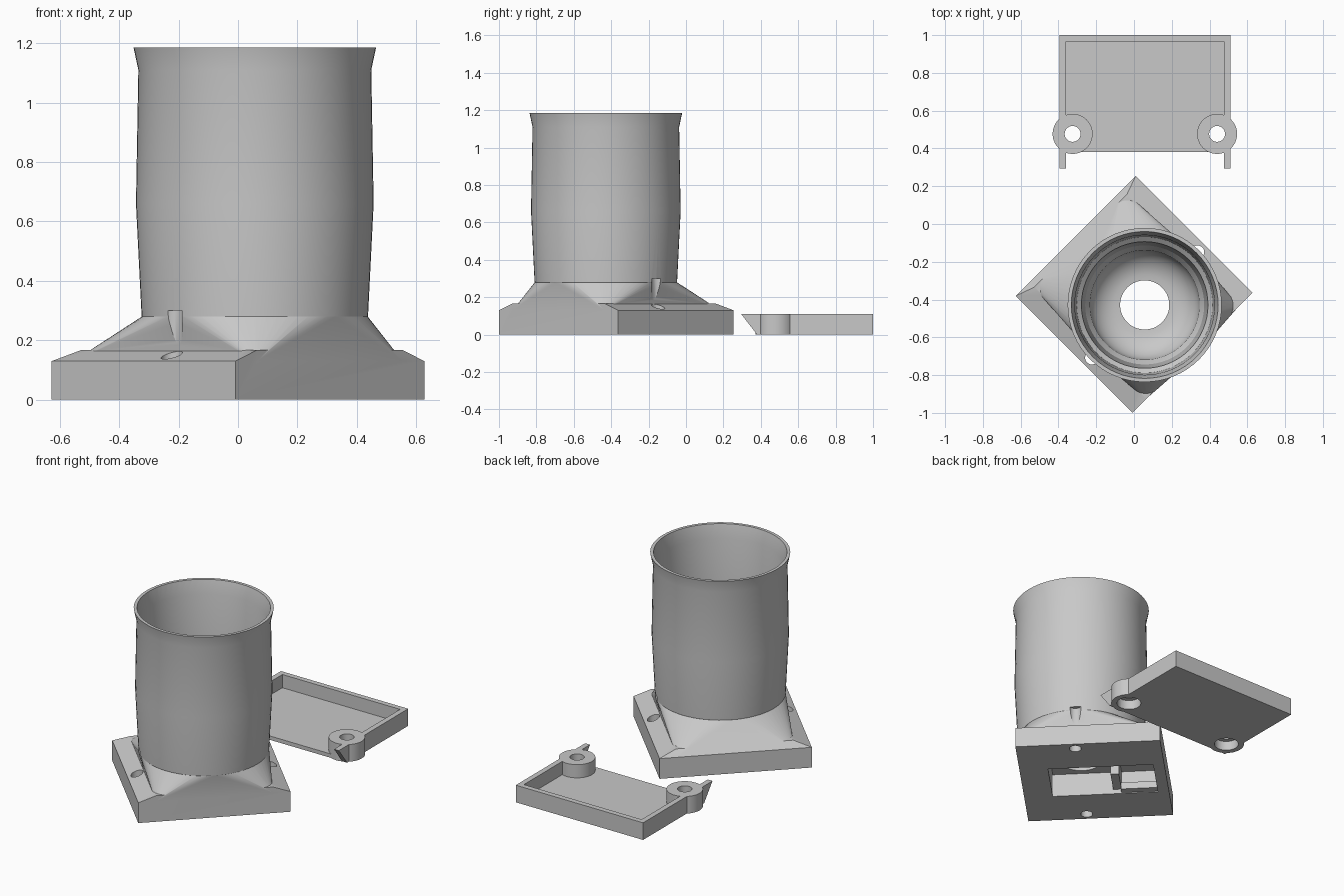
import bpy, bmesh
from math import pi, radians, sin, cos
from mathutils import Matrix

cube = bpy.data.objects.get("Cube")
if cube:
    bpy.data.objects.remove(cube, do_unlink=True)

GREY = (0.58, 0.58, 0.58, 1)
grey = bpy.data.materials.new("plain grey")
grey.use_nodes = True
grey.diffuse_color = GREY
grey.node_tree.nodes["Principled BSDF"].inputs["Base Color"].default_value = GREY


def make(name, bm):
    bmesh.ops.recalc_face_normals(bm, faces=bm.faces[:])
    mesh = bpy.data.meshes.new(name)
    bm.to_mesh(mesh)
    bm.free()
    mesh.materials.append(grey)
    ob = bpy.data.objects.new(name, mesh)
    bpy.context.collection.objects.link(ob)
    return ob


def hull(name, points):
    bm = bmesh.new()
    for p in points:
        bm.verts.new(p)
    bmesh.ops.convex_hull(bm, input=bm.verts[:])
    bmesh.ops.dissolve_limit(bm, angle_limit=radians(0.5), verts=bm.verts[:], edges=bm.edges[:])
    return make(name, bm)


def rect(x0, x1, y0, y1, z):
    return [(x, y, z) for x in (x0, x1) for y in (y0, y1)]


def box(name, x0, x1, y0, y1, z0, z1):
    return hull(name, rect(x0, x1, y0, y1, z0) + rect(x0, x1, y0, y1, z1))


def lathe(name, profile, x=0, y=0, steps=64):
    bm = bmesh.new()
    verts = [bm.verts.new((r, 0, z)) for r, z in profile]
    edges = [bm.edges.new(pair) for pair in zip(verts, verts[1:])]
    bmesh.ops.spin(bm, geom=verts + edges, cent=(0, 0, 0), axis=(0, 0, 1),
                   angle=2 * pi, steps=steps)
    bmesh.ops.remove_doubles(bm, verts=bm.verts[:], dist=1e-5)
    bmesh.ops.translate(bm, verts=bm.verts[:], vec=(x, y, 0))
    return make(name, bm)


def rod(name, r, z0, z1, x, y):
    return lathe(name, [(0, z0), (r, z0), (r, z1), (0, z1)], x, y, 40)


def combine(target, other, operation):
    """Apply a boolean and discard the second solid."""
    mod = target.modifiers.new("combine", 'BOOLEAN')
    mod.operation, mod.object, mod.solver = operation, other, 'EXACT'
    bpy.context.view_layer.update()
    graph = bpy.context.evaluated_depsgraph_get()
    mesh = bpy.data.meshes.new_from_object(target.evaluated_get(graph))
    target.modifiers.clear()
    target.data = mesh
    bpy.data.objects.remove(other, do_unlink=True)


def smooth(ob):
    bpy.ops.object.select_all(action='DESELECT')
    ob.select_set(True)
    bpy.context.view_layer.objects.active = ob
    bpy.ops.object.shade_smooth_by_angle(angle=radians(25))


# Base block with sloping screw flanges (built square, turned later)
A, B, IN, TUBE = 0.437, 0.45, 0.347, 0.08
holder = hull("tube_holder", rect(-A, A, -B, B, 0) + rect(-A, A, -B, B, 0.13)
              + rect(-0.40, A, -IN, IN, 0.167))

# Transition from the rectangle to the round tube
ring = [(TUBE + 0.38 * cos(i * pi / 32), 0.38 * sin(i * pi / 32), 0.28) for i in range(64)]
combine(holder, hull("transition", rect(-A, A, -IN, IN, 0.13) + ring), 'UNION')

# Tube with flared rim
outer = [(0, 0.25), (0.36, 0.25), (0.381, 0.281), (0.40, 0.66),
         (0.392, 1.11), (0.408, 1.185), (0, 1.185)]
combine(holder, lathe("tube", outer, TUBE), 'UNION')

# Hollow: straight bore, shelf, then a rounded bowl down to the drain
bowl = [(0.13 + 0.16 * sin(t * pi / 16), 0.36 - 0.14 * cos(t * pi / 16)) for t in range(9)]
bore = [(0, 0.1), (0.13, 0.1)] + bowl + [(0.315, 0.40), (0.335, 0.64), (0.36, 0.66),
                                         (0.37, 1.10), (0.392, 1.2), (0, 1.2)]
combine(holder, lathe("bore", bore, TUBE), 'DIFFERENCE')
combine(holder, box("cavity", -0.37, 0.265, -0.165, 0.165, -0.1, 0.15), 'DIFFERENCE')
for side in (-1, 1):
    combine(holder, rod("screw_hole", 0.036, -0.1, 0.3, TUBE, side * 0.395), 'DIFFERENCE')

# Small ribs inside the cavity
ribs = [box("cavity_ledge", -0.38, -0.15, -0.175, -0.12, 0.005, 0.05),
        box("cavity_post", -0.15, -0.10, -0.175, 0.02, 0.03, 0.16)]
for ob in [holder] + ribs:
    ob.data.transform(Matrix.Translation((0, -0.372, 0)) @ Matrix.Rotation(-pi / 4, 4, 'Z'))

# Cover tray: floor, back wall, side walls with pointed arms
X0, X1, WALL, H = -0.395, 0.51, 0.034, 0.11
tray = box("cover_tray", X0, X1, 0.38, 1.0, 0, 0.025)
combine(tray, box("back_wall", X0, X1, 1 - WALL, 1.0, 0, H), 'UNION')
for x in (X0, X1 - WALL):
    side = [(0.38, 0), (0.295, H), (1.0, H), (1.0, 0)]
    arm = hull("side_wall", [(x + dx, y, z) for dx in (0, WALL) for y, z in side])
    combine(tray, arm, 'UNION')

# Screw bosses, counterbored from underneath
for x in (-0.325, 0.44):
    combine(tray, rod("boss", 0.106, 0, H, x, 0.477), 'UNION')
    drill = [(0, -0.1), (0.072, -0.1), (0.072, 0.06), (0.042, 0.06), (0.042, 0.2), (0, 0.2)]
    combine(tray, lathe("drill", drill, x, 0.477, 40), 'DIFFERENCE')

smooth(holder)
smooth(tray)
